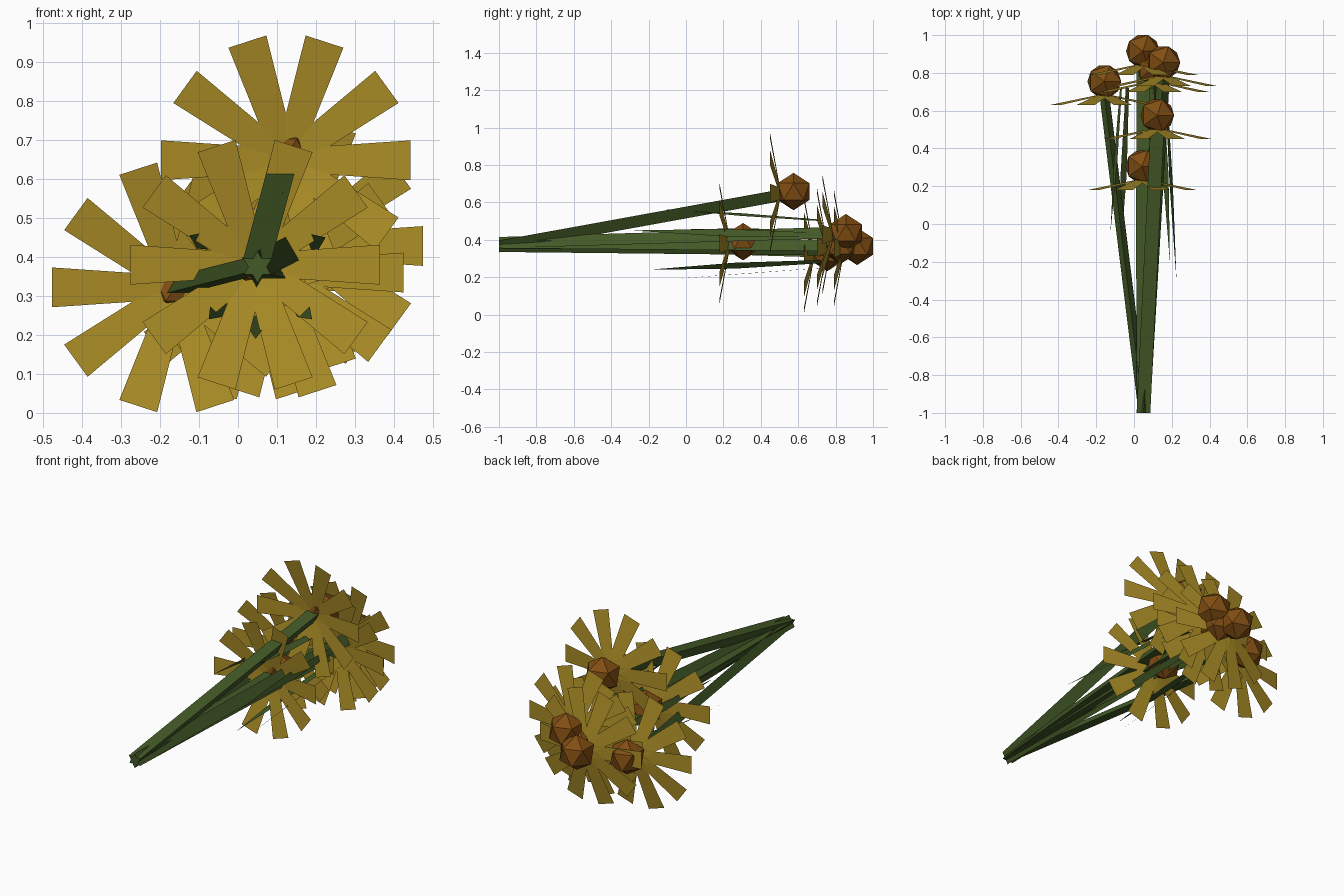
import bpy, bmesh, math
from mathutils import Vector

cube = bpy.data.objects.get("Cube")
if cube:
    bpy.data.objects.remove(cube)


def material(name, colour):
    m = bpy.data.materials.new(name)
    m.use_nodes = True
    m.diffuse_color = (*colour, 1)
    bsdf = m.node_tree.nodes["Principled BSDF"]
    bsdf.inputs["Base Color"].default_value = (*colour, 1)
    bsdf.inputs["Roughness"].default_value = 0.9
    return m


GOLD = material("petal gold", (0.41, 0.27, 0.02))
BROWN = material("seed brown", (0.22, 0.075, 0.006))
GREEN = material("stem green", (0.055, 0.1, 0.02))


def finish(bm, name, mat):
    mesh = bpy.data.meshes.new(name)
    bm.to_mesh(mesh)
    bm.free()
    mesh.materials.append(mat)
    obj = bpy.data.objects.new(name, mesh)
    bpy.context.collection.objects.link(obj)
    return obj


# Ring of ten flat petals, tips drooping back towards the stem
def petals(name, centre):
    bm = bmesh.new()
    for i in range(10):
        a = math.radians(36 * i)
        out = Vector((math.cos(a), 0, math.sin(a)))
        side = Vector((-math.sin(a), 0, math.cos(a)))
        root = centre + out * 0.01
        tip = centre + out * 0.32 + Vector((0, -0.055, 0))
        bm.faces.new([bm.verts.new(p) for p in (
            root - side * 0.03, tip - side * 0.051,
            tip + side * 0.051, root + side * 0.03)])
    return finish(bm, name, GOLD)


# Faceted seed head
def head(name, centre):
    bm = bmesh.new()
    bmesh.ops.create_icosphere(bm, subdivisions=1, radius=0.1)
    bmesh.ops.translate(bm, vec=centre, verts=bm.verts)
    return finish(bm, name, BROWN)


# Three-sided stem from the gathered end to a flower
def stem(name, start, end, radius, turn):
    bm = bmesh.new()
    rings = []
    for c in (start, end):
        angles = [turn + i * math.tau / 3 for i in range(3)]
        rings.append([bm.verts.new(c + radius * Vector((math.cos(a), 0, math.sin(a))))
                      for a in angles])
    lo, hi = rings
    for i in range(3):
        j = (i + 1) % 3
        bm.faces.new((lo[i], lo[j], hi[j], hi[i]))
    bm.faces.new(lo[::-1])
    bm.faces.new(hi)
    bmesh.ops.recalc_face_normals(bm, faces=bm.faces)
    return finish(bm, name, GREEN)


# Thin pointed leaf blade lying around the bunch
def leaf(name, tip, axis):
    bm = bmesh.new()
    away = Vector((tip.x - axis.x, 0, tip.z - axis.z))
    side = Vector((-away.z, 0, away.x)).normalized()
    base = Vector((axis.x, 0.72, axis.z)) + away * 0.68
    mid = tip.lerp(base, 0.5)
    row = [base - side * 0.012, base + side * 0.012,
           mid + side * 0.022, tip, mid - side * 0.022]
    v = [bm.verts.new(p) for p in row]
    bm.faces.new((v[0], v[1], v[2], v[4]))
    bm.faces.new((v[4], v[2], v[3]))
    return finish(bm, name, GREEN)


gather = Vector((0.05, -1, 0.375))
UP, DOWN = math.pi / 2, -math.pi / 2

# Flowers: petal centre, stem radius, stem turn
flowers = {
    "top": ((0.123, 0.505, 0.648), 0.042, DOWN),
    "front": ((0.044, 0.235, 0.38), 0.04, DOWN),
    "side": ((-0.157, 0.685, 0.322), 0.03, UP),
    "upper_back": ((0.155, 0.785, 0.428), 0.04, UP),
    "rear": ((0.047, 0.845, 0.355), 0.04, DOWN),
    "middle": ((0.105, 0.755, 0.36), 0.04, UP),
}
for name, (pos, radius, turn) in flowers.items():
    c = Vector(pos)
    petals(name + "_petals", c)
    head(name + "_seed_head", c + Vector((0, 0.07, 0.01)))
    stem(name + "_stem", gather, c, radius, turn)

# Loose leaves around the bunch
axis = Vector((0.05, 0, 0.375))
tips = [(-0.125, -0.05, 0.455), (0.225, -0.3, 0.45), (-0.075, -0.2, 0.24),
        (0.045, -0.08, 0.19), (0.19, -0.2, 0.24), (0.115, -0.12, 0.565)]
for i, t in enumerate(tips):
    leaf("leaf_%d" % (i + 1), Vector(t), axis)
